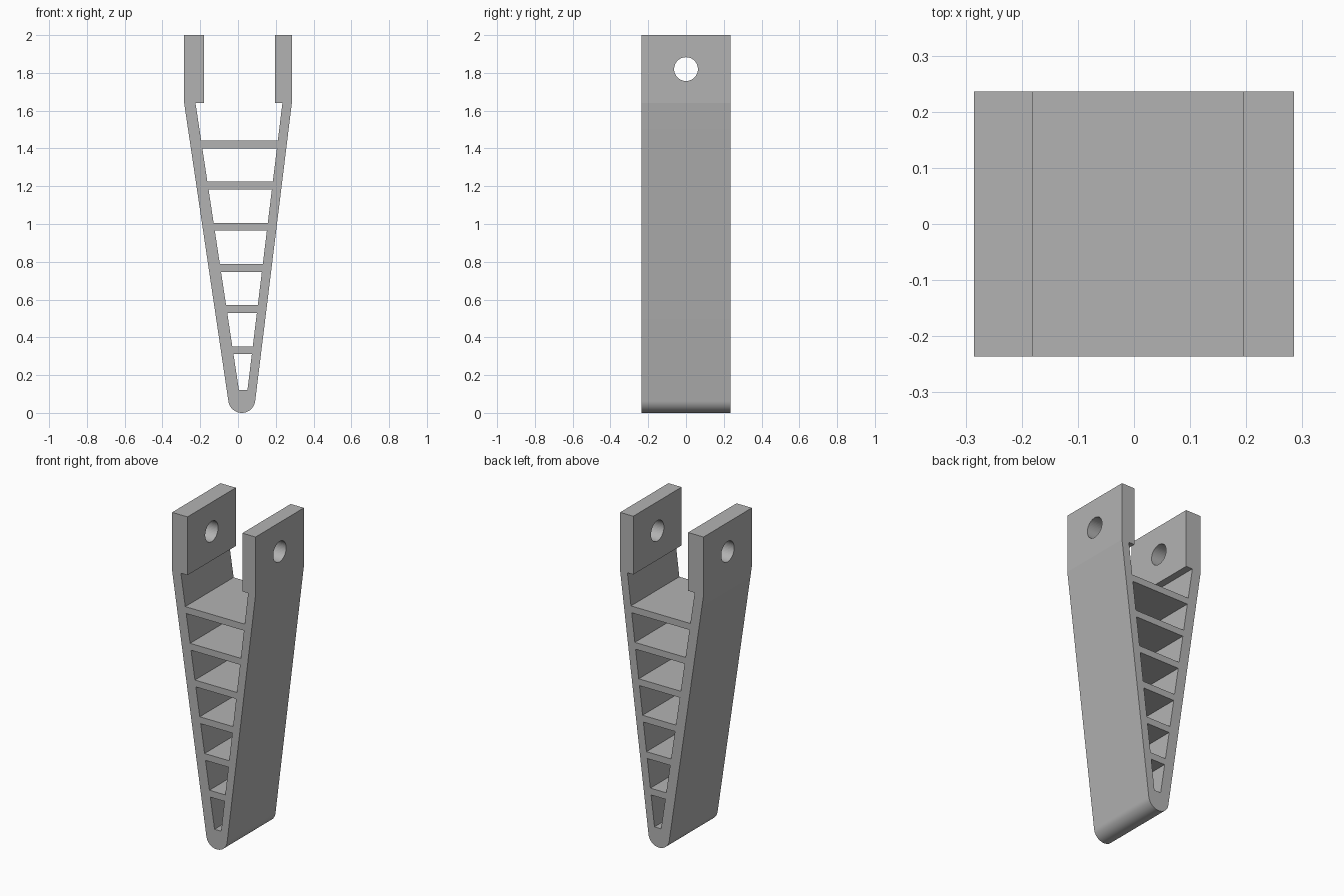
import bpy
import bmesh
from math import cos, sin, radians, pi
from mathutils import Matrix

DEPTH = 0.236          # half depth along y
TIP_X, TIP_R = 0.02, 0.0715
BEND_Z, WALL_BASE_Z = 1.64, 0.12
RUNG, PITCH, TOP_RUNG_Z = 0.041, 0.218, 1.442

cube = bpy.data.objects.get("Cube")
if cube:
    bpy.data.objects.remove(cube, do_unlink=True)

grey = bpy.data.materials.new("plain_grey")
grey.use_nodes = True
colour = (0.45, 0.45, 0.45, 1)
grey.diffuse_color = colour
grey.node_tree.nodes["Principled BSDF"].inputs["Base Color"].default_value = colour


def make_object(name, bm):
    bmesh.ops.recalc_face_normals(bm, faces=bm.faces)
    mesh = bpy.data.meshes.new(name)
    bm.to_mesh(mesh)
    bm.free()
    mesh.materials.append(grey)
    obj = bpy.data.objects.new(name, mesh)
    bpy.context.collection.objects.link(obj)
    return obj


def extrude_profile(name, points, half_depth):
    """Extrude an x-z outline along y."""
    bm = bmesh.new()
    face = bm.faces.new([bm.verts.new((x, -half_depth, z)) for x, z in points])
    new = bmesh.ops.extrude_face_region(bm, geom=[face])["geom"]
    verts = [v for v in new if isinstance(v, bmesh.types.BMVert)]
    bmesh.ops.translate(bm, verts=verts, vec=(0, 2 * half_depth, 0))
    return make_object(name, bm)


def inner_x(z, side):
    """Inner wall position of the slanted arms at height z."""
    t = (z - WALL_BASE_Z) / (BEND_Z - WALL_BASE_Z)
    low, high = (0.005, -0.225) if side < 0 else (0.05, 0.235)
    return low + (high - low) * t


def cut(target, cutter):
    mod = target.modifiers.new("cut", "BOOLEAN")
    mod.operation = "DIFFERENCE"
    mod.solver = "EXACT"
    mod.object = cutter
    bpy.context.view_layer.objects.active = target
    bpy.ops.object.modifier_apply(modifier=mod.name)
    bpy.data.objects.remove(cutter, do_unlink=True)


# Body: rounded tip, slanted arms, thick upright lugs and the open mouth
steps = 32
tip = [(TIP_X + TIP_R * cos(a), TIP_R + TIP_R * sin(a))
       for a in (radians(188.5 + 164.5 * i / steps) for i in range(steps + 1))]
outline = tip + [
    (0.285, BEND_Z), (0.285, 2), (0.195, 2), (0.195, BEND_Z),
    (inner_x(BEND_Z, 1), BEND_Z), (inner_x(TOP_RUNG_Z, 1), TOP_RUNG_Z),
    (inner_x(TOP_RUNG_Z, -1), TOP_RUNG_Z), (inner_x(BEND_Z, -1), BEND_Z),
    (-0.18, BEND_Z), (-0.18, 2), (-0.285, 2), (-0.285, BEND_Z),
]
body = extrude_profile("ladder_fork_body", outline, DEPTH)

# Tapered windows between the cross rungs
for i in range(6):
    top = TOP_RUNG_Z - RUNG - i * PITCH
    bottom = max(TOP_RUNG_Z - (i + 1) * PITCH, WALL_BASE_Z)
    if i == 5:
        bottom = WALL_BASE_Z
    window = [(inner_x(bottom, -1), bottom), (inner_x(bottom, 1), bottom),
              (inner_x(top, 1), top), (inner_x(top, -1), top)]
    cut(body, extrude_profile("window_cutter", window, DEPTH + 0.1))

# Pin hole through both lugs
bm = bmesh.new()
bmesh.ops.create_cone(bm, cap_ends=True, segments=48, radius1=0.063, radius2=0.063,
                      depth=1, matrix=Matrix.Translation((0, 0, 1.82)) @ Matrix.Rotation(pi / 2, 4, "Y"))
cut(body, make_object("pin_hole_cutter", bm))

# Smooth the tip and hole, keep the edges crisp
bpy.ops.object.select_all(action="DESELECT")
body.select_set(True)
bpy.context.view_layer.objects.active = body
bpy.ops.object.shade_smooth_by_angle(angle=radians(7))
